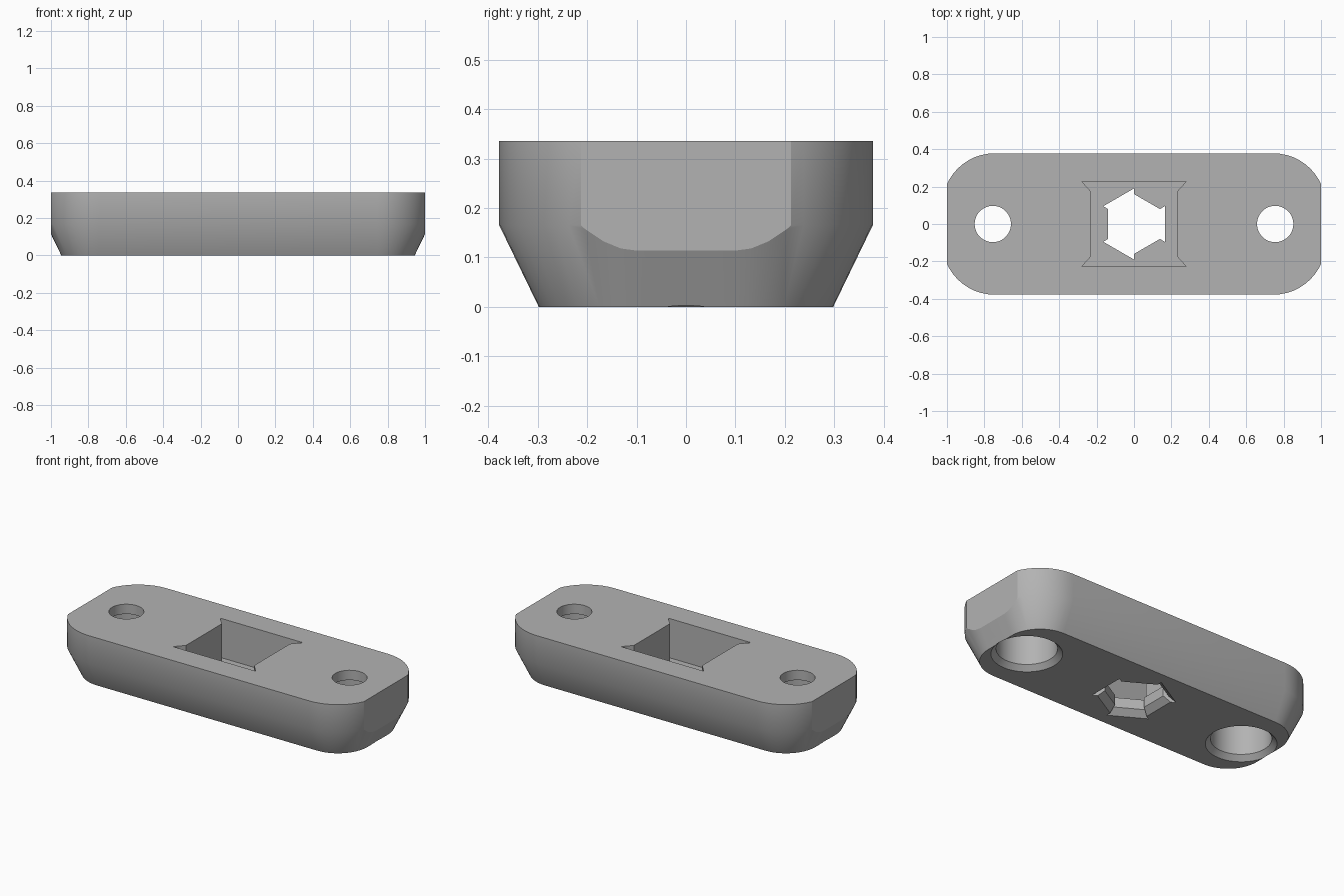
import bpy, bmesh, math
from mathutils import Vector

if "Cube" in bpy.data.objects:
    bpy.data.objects.remove(bpy.data.objects["Cube"])

HEIGHT = 0.335

grey = bpy.data.materials.new("plain grey")
grey.use_nodes = True
grey.diffuse_color = (0.45, 0.45, 0.45, 1)
grey.node_tree.nodes["Principled BSDF"].inputs["Base Color"].default_value = grey.diffuse_color


def loft(name, sections):
    """Closed solid through (outline, z) sections with equal point counts."""
    bm = bmesh.new()
    rings = [[bm.verts.new((x, y, z)) for x, y in outline] for outline, z in sections]
    count = len(rings[0])
    for low, high in zip(rings, rings[1:]):
        for i in range(count):
            j = (i + 1) % count
            bm.faces.new((low[i], low[j], high[j], high[i]))
    bm.faces.new(rings[0][::-1])
    bm.faces.new(rings[-1])
    return finish(name, bm)


def finish(name, bm):
    bmesh.ops.recalc_face_normals(bm, faces=bm.faces)
    mesh = bpy.data.meshes.new(name)
    bm.to_mesh(mesh)
    bm.free()
    mesh.materials.append(grey)
    obj = bpy.data.objects.new(name, mesh)
    bpy.context.collection.objects.link(obj)
    return obj


def rounded_rect(cx, cy, r, steps=12):
    points = []
    for quarter, (sx, sy) in enumerate(((1, 1), (-1, 1), (-1, -1), (1, -1))):
        for i in range(steps + 1):
            a = (quarter + i / steps) * math.pi / 2
            points.append((sx * cx + r * math.cos(a), sy * cy + r * math.sin(a)))
    return points


def circle(cx, r, steps=48):
    return [(cx + r * math.cos(math.tau * i / steps), r * math.sin(math.tau * i / steps))
            for i in range(steps)]


def relieved_hex(inner, outer):
    """Hexagon whose alternate sides are pushed out, leaving pointed reliefs."""
    points = []
    for side in range(3):
        mid = side * 120
        for radius, deg in ((inner, -30), (outer, -30), (outer, 30), (inner, 30)):
            a = math.radians(mid + deg)
            points.append((radius * math.cos(a), radius * math.sin(a)))
    return points


# Rounded body with tapered foot, trimmed flat at both ends
body = loft("mounting_block", [
    (rounded_rect(0.745, 0.098, 0.2), 0),
    (rounded_rect(0.745, 0.098, 0.28), 0.165),
    (rounded_rect(0.745, 0.098, 0.28), HEIGHT)])
bm = bmesh.new()
bm.from_mesh(body.data)
for side in (-1, 1):
    cut = bmesh.ops.bisect_plane(
        bm, geom=bm.verts[:] + bm.edges[:] + bm.faces[:],
        plane_co=(side, 0, 0), plane_no=(side, 0, 0), clear_outer=True)
    edges = [e for e in cut["geom_cut"] if isinstance(e, bmesh.types.BMEdge)]
    bmesh.ops.contextual_create(bm, geom=edges)
bmesh.ops.recalc_face_normals(bm, faces=bm.faces)
bm.to_mesh(body.data)
bm.free()

# Square pocket with corner reliefs
quarter = [(0.23, 0.173), (0.28, 0.228)]
pocket = quarter + [(-x, y) for x, y in quarter[::-1]]
pocket += [(-x, -y) for x, y in pocket]
cutters = [loft("pocket_cutter", [(pocket, 0.095), (pocket, 0.5)])]

# Hexagonal through hole, flared at the underside
hexagon = relieved_hex(0.16, 0.19)
flare = relieved_hex(0.2, 0.23)
cutters.append(loft("hex_cutter", [(flare, -0.1), (flare, 0), (hexagon, 0.035), (hexagon, 0.2)]))

# Screw holes with chamfered counterbores from below
for x in (-0.755, 0.755):
    cutters.append(loft("screw_cutter", [
        (circle(x, 0.194), -0.1), (circle(x, 0.194), 0), (circle(x, 0.166), 0.03),
        (circle(x, 0.166), 0.275), (circle(x, 0.097), 0.275), (circle(x, 0.097), 0.5)]))

for cutter in cutters:
    cutter.hide_render = True
    mod = body.modifiers.new(cutter.name, 'BOOLEAN')
    mod.operation = 'DIFFERENCE'
    mod.solver = 'EXACT'
    mod.object = cutter

# Apply the cuts and discard the cutters
graph = bpy.context.evaluated_depsgraph_get()
mesh = bpy.data.meshes.new_from_object(body.evaluated_get(graph))
body.modifiers.clear()
body.data = mesh
for cutter in cutters:
    bpy.data.objects.remove(cutter)

# Soft shading around the sides, crisp flat ends
mesh.shade_smooth()
mesh.set_sharp_from_angle(angle=math.radians(30))
for face in mesh.polygons:
    if abs(face.normal.x) > 0.999 and abs(face.center.x) > 0.99:
        face.use_smooth = False
